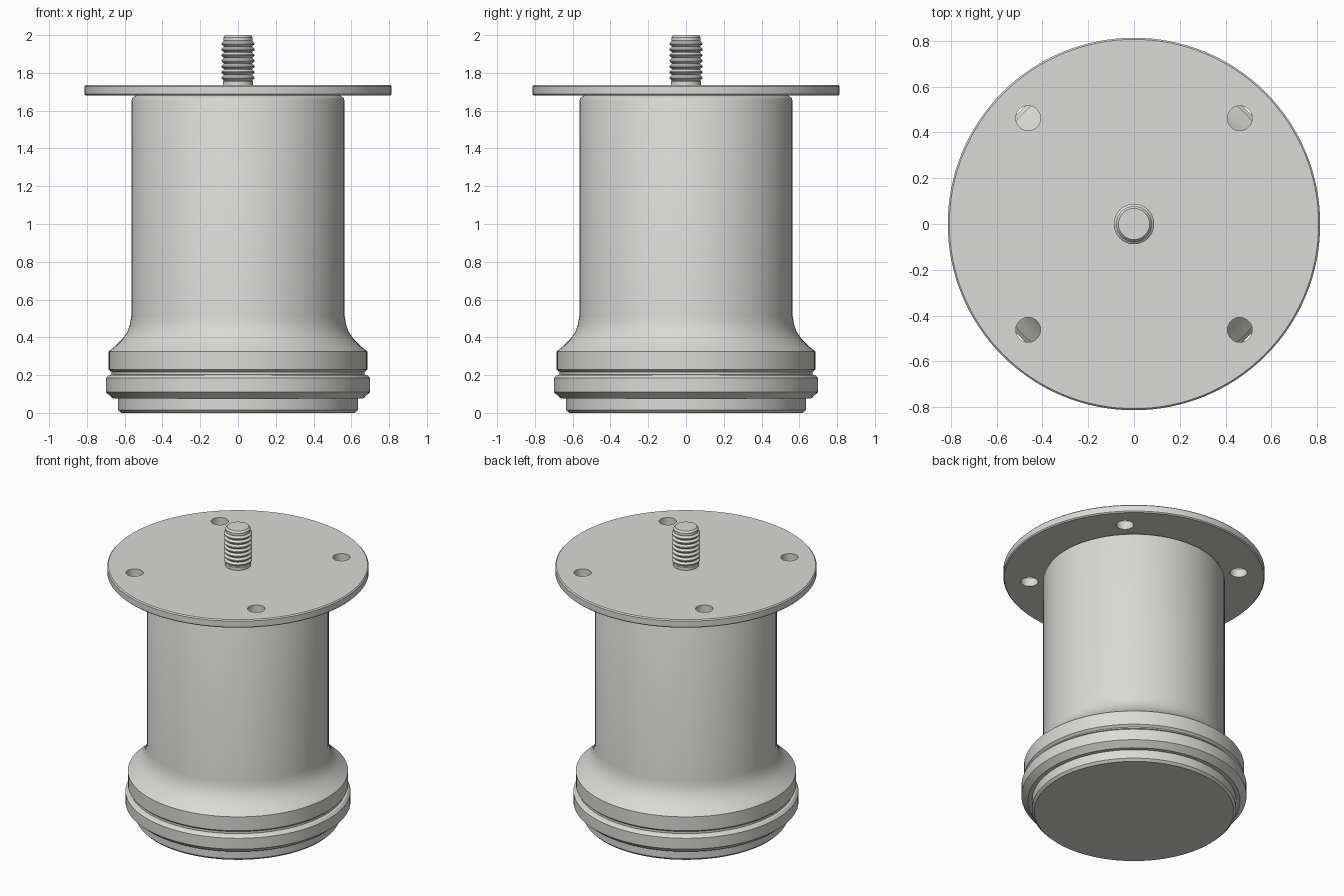
import bpy
import math

cube = bpy.data.objects.get("Cube")
if cube:
    bpy.data.objects.remove(cube, do_unlink=True)

# Single painted-metal colour
metal = bpy.data.materials.new("light grey metal")
metal.use_nodes = True
COLOUR = (0.7, 0.7, 0.68, 1)
metal.diffuse_color = COLOUR
metal.node_tree.nodes["Principled BSDF"].inputs["Base Color"].default_value = COLOUR


def activate(obj):
    bpy.ops.object.select_all(action="DESELECT")
    obj.select_set(True)
    bpy.context.view_layer.objects.active = obj


def lathe(name, profile, sides):
    """Closed solid of revolution from (radius, height) points, bottom to top."""
    verts, faces = [], []
    for r, z in profile:
        for i in range(sides):
            a = math.tau * i / sides
            verts.append((r * math.cos(a), r * math.sin(a), z))
    for k in range(len(profile) - 1):
        for i in range(sides):
            j = (i + 1) % sides
            low, high = k * sides, (k + 1) * sides
            faces.append((low + i, low + j, high + j, high + i))
    faces.append(tuple(reversed(range(sides))))
    faces.append(tuple(range(len(verts) - sides, len(verts))))
    mesh = bpy.data.meshes.new(name)
    mesh.from_pydata(verts, [], faces)
    mesh.materials.append(metal)
    obj = bpy.data.objects.new(name, mesh)
    bpy.context.collection.objects.link(obj)
    return obj


def smooth(obj, degrees=25):
    activate(obj)
    bpy.ops.object.shade_smooth_by_angle(angle=math.radians(degrees))


# Foot pad, grooved collar, flared shoulder and cylindrical body
foot = [(0.62, 0), (0.635, 0.015), (0.635, 0.075), (0.66, 0.075),
        (0.70, 0.11), (0.70, 0.185), (0.685, 0.2), (0.67, 0.203),
        (0.67, 0.217), (0.685, 0.23), (0.685, 0.325)]
flare = [(0.645, 0.358), (0.61, 0.393), (0.585, 0.43), (0.573, 0.465), (0.565, 0.51)]
body_top = [(0.565, 1.652), (0.558, 1.668), (0.54, 1.68)]
smooth(lathe("leg_body", foot + flare + body_top, 96))

# Mounting plate with four screw holes
plate = lathe("mounting_plate", [(0.806, 1.68), (0.813, 1.687),
                                 (0.813, 1.728), (0.806, 1.735)], 128)
for sx in (-1, 1):
    for sy in (-1, 1):
        cutter = lathe("hole_cutter", [(0.054, 1.6), (0.054, 1.8)], 32)
        cutter.location = (0.462 * sx, 0.462 * sy, 0)
        cutter.hide_render = True
        cut = plate.modifiers.new("hole", "BOOLEAN")
        cut.operation = "DIFFERENCE"
        cut.solver = "EXACT"
        cut.object = cutter
        activate(plate)
        bpy.ops.object.modifier_apply(modifier=cut.name)
        bpy.data.objects.remove(cutter, do_unlink=True)
smooth(plate)

# Threaded stud: plain shank, ring threads, chamfered tip
stud = [(0.08, 1.73), (0.08, 1.755)]
pitch, turns, start = 0.03, 7, 1.76
for t in range(turns):
    z = start + t * pitch
    stud += [(0.075, z), (0.088, z + 0.011), (0.088, z + 0.017), (0.075, z + 0.028)]
stud += [(0.078, 1.973), (0.078, 1.988), (0.068, 2.0)]
smooth(lathe("threaded_stud", stud, 40))
